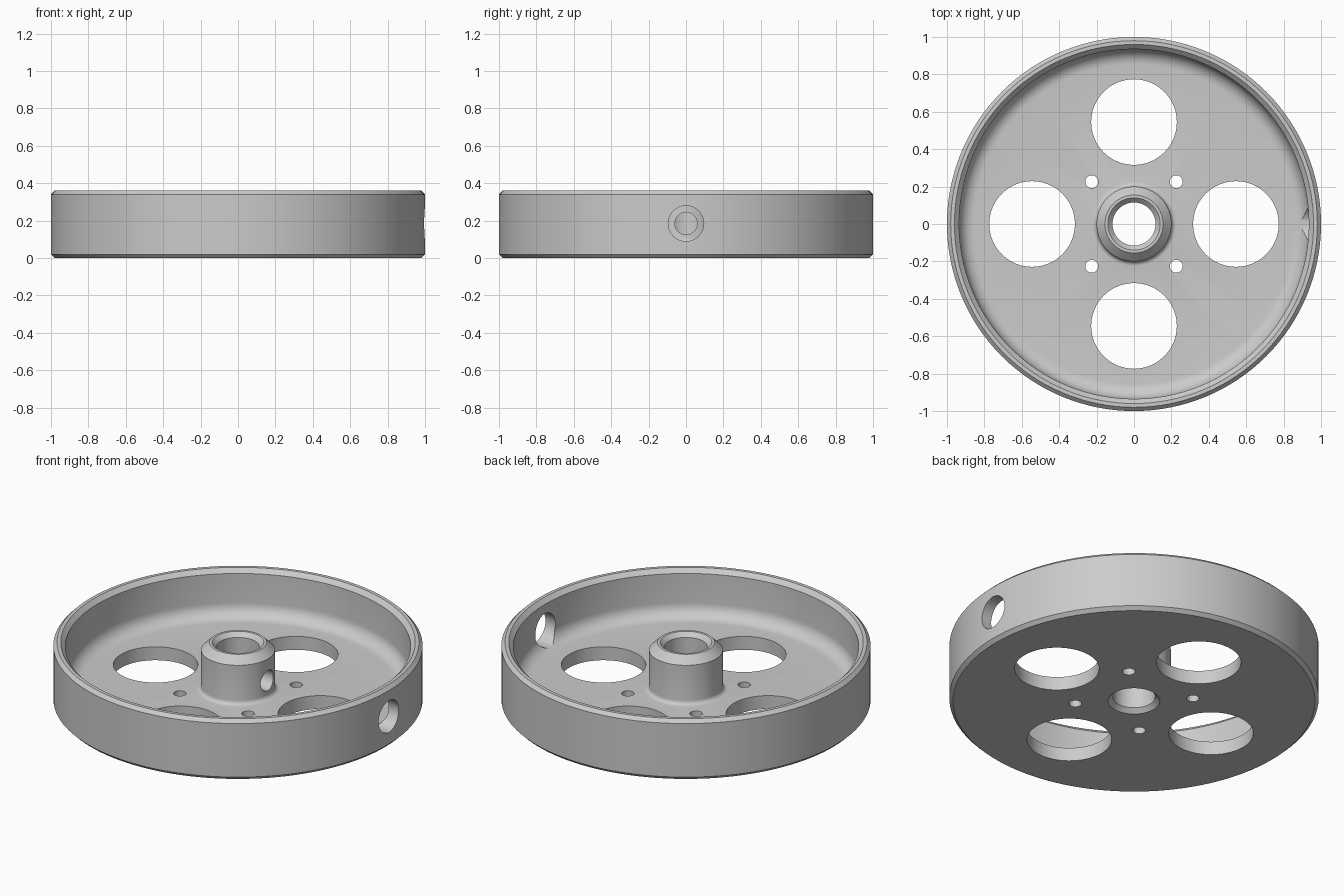
import bpy, bmesh, math
from mathutils import Matrix

if "Cube" in bpy.data.objects:
    bpy.data.objects.remove(bpy.data.objects["Cube"], do_unlink=True)

HEIGHT, FLOOR = 0.36, 0.08
HOLE_Z = 0.185

metal = bpy.data.materials.new("plain grey metal")
metal.use_nodes = True
grey = (0.6, 0.6, 0.6, 1)
metal.diffuse_color = grey
metal.node_tree.nodes["Principled BSDF"].inputs["Base Color"].default_value = grey


def make_object(name, bm):
    bmesh.ops.recalc_face_normals(bm, faces=bm.faces)
    mesh = bpy.data.meshes.new(name)
    bm.to_mesh(mesh)
    bm.free()
    mesh.materials.append(metal)
    obj = bpy.data.objects.new(name, mesh)
    bpy.context.collection.objects.link(obj)
    return obj


def fillet(cx, cz, r, start, end, steps=8):
    angles = [math.radians(start + (end - start) * i / steps) for i in range(steps + 1)]
    return [(cx + r * math.cos(a), cz + r * math.sin(a)) for a in angles]


def add_cylinder(bm, radius, depth, matrix, sides=64):
    bmesh.ops.create_cone(bm, cap_ends=True, segments=sides, radius1=radius,
                          radius2=radius, depth=depth, matrix=matrix)


# Wheel section: underside, rim, rounded floor corner, hub and bore
rim_in, hub_r, corner, root = 0.935, 0.2, 0.08, 0.025
profile = [(0.14, 0), (0.98, 0), (1, 0.02), (1, HEIGHT - 0.02), (0.98, HEIGHT),
           (0.96, HEIGHT), (rim_in, HEIGHT - 0.025)]
profile += fillet(rim_in - corner, FLOOR + corner, corner, 0, -90)
profile += fillet(hub_r + root, FLOOR + root, root, 270, 180, 5)
profile += [(hub_r, HEIGHT - 0.045), (0.155, HEIGHT), (0.14, HEIGHT),
            (0.115, HEIGHT - 0.025), (0.115, 0.025)]

bm = bmesh.new()
verts = [bm.verts.new((r, 0, z)) for r, z in profile]
edges = [bm.edges.new((v, verts[i - 1])) for i, v in enumerate(verts)]
bmesh.ops.spin(bm, geom=verts + edges, cent=(0, 0, 0), axis=(0, 0, 1),
               angle=2 * math.pi, steps=128)
bmesh.ops.remove_doubles(bm, verts=bm.verts, dist=0.0001)
wheel = make_object("wheel_body", bm)

# Cutters: four large floor holes, four small bolt holes
bm = bmesh.new()
for k in range(4):
    turn = Matrix.Rotation(k * math.pi / 2, 4, "Z")
    add_cylinder(bm, 0.229, 0.3, turn @ Matrix.Translation((0.545, 0, 0.02)))
    bolt = turn @ Matrix.Translation((0.226, 0.226, 0.02))
    add_cylinder(bm, 0.035, 0.3, bolt @ Matrix.Rotation(math.pi / 12, 4, "Z"), 12)

# Cutters: access hole through the rim and set screw hole into the bore
for radius, x0, x1 in ((0.095, 0.8, 1.1), (0.06, 0.0, 0.3)):
    place = Matrix.Translation(((x0 + x1) / 2, 0, HOLE_Z))
    add_cylinder(bm, radius, x1 - x0, place @ Matrix.Rotation(math.pi / 2, 4, "Y"), 48)
cutter = make_object("hole_cutters", bm)
cutter.hide_render = True

cut = wheel.modifiers.new("holes", "BOOLEAN")
cut.operation = "DIFFERENCE"
cut.solver = "EXACT"
cut.object = cutter

bpy.ops.object.select_all(action="DESELECT")
wheel.select_set(True)
bpy.context.view_layer.objects.active = wheel
bpy.ops.object.modifier_apply(modifier=cut.name)
bpy.data.objects.remove(cutter, do_unlink=True)
bpy.ops.object.shade_smooth_by_angle(angle=math.radians(31))
